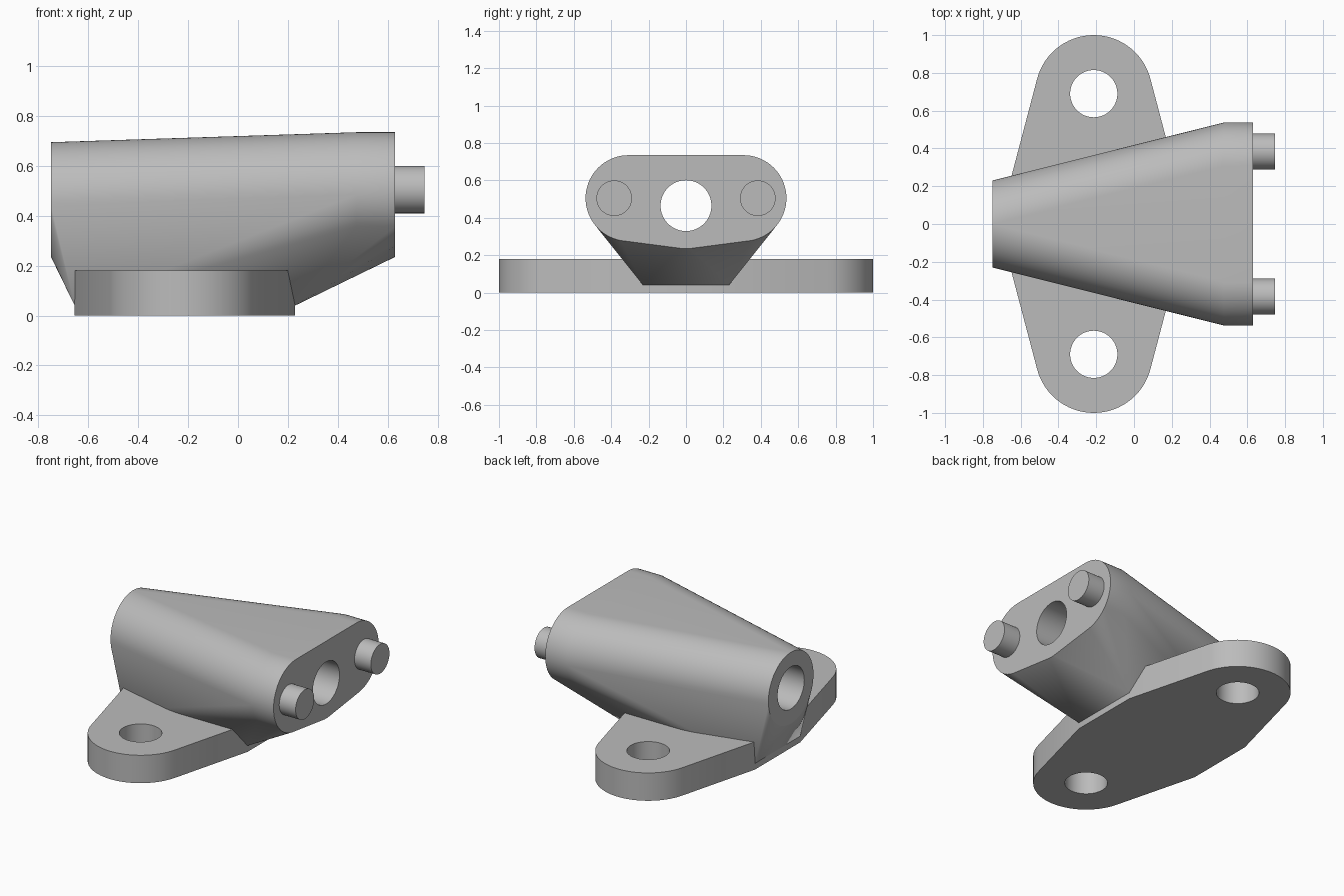
import bpy, bmesh, math
from mathutils import Vector

if "Cube" in bpy.data.objects:
    bpy.data.objects.remove(bpy.data.objects["Cube"], do_unlink=True)

grey = bpy.data.materials.new("plain_grey")
grey.use_nodes = True
colour = (0.5, 0.5, 0.5, 1)
grey.diffuse_color = colour
grey.node_tree.nodes["Principled BSDF"].inputs["Base Color"].default_value = colour

SEG = 72
BASE_X, BASE_HEIGHT = -0.213, 0.18
HALF_LENGTH, HALF_WIDTH = 0.442, 0.23
BORE_Z, PIN_Z = 0.465, 0.505
BACK, FACE = -0.75, 0.63


def circle(centre, radius, axis):
    """Points of a circle around the x or z axis."""
    points = []
    for i in range(SEG):
        a = math.tau * i / SEG
        u, v = radius * math.cos(a), radius * math.sin(a)
        offset = Vector((0, u, v)) if axis == "x" else Vector((u, v, 0))
        points.append(Vector(centre) + offset)
    return points


def rectangle(z):
    return [Vector((BASE_X + sx * HALF_LENGTH, sy * HALF_WIDTH, z))
            for sx in (-1, 1) for sy in (-1, 1)]


def hull(name, points):
    """Convex solid around the points, with flat areas merged."""
    bm = bmesh.new()
    for p in points:
        bm.verts.new(p)
    bmesh.ops.convex_hull(bm, input=bm.verts[:])
    loose = [v for v in bm.verts if not v.link_faces]
    bmesh.ops.delete(bm, geom=loose, context="VERTS")
    bmesh.ops.dissolve_limit(bm, angle_limit=math.radians(0.3),
                             verts=bm.verts[:], edges=bm.edges[:])
    bmesh.ops.recalc_face_normals(bm, faces=bm.faces[:])
    mesh = bpy.data.meshes.new(name)
    bm.to_mesh(mesh)
    bm.free()
    mesh.materials.append(grey)
    obj = bpy.data.objects.new(name, mesh)
    bpy.context.collection.objects.link(obj)
    return obj


def rod(name, start, end, radius, axis):
    return hull(name, circle(start, radius, axis) + circle(end, radius, axis))


def activate(obj):
    bpy.ops.object.select_all(action="DESELECT")
    obj.select_set(True)
    bpy.context.view_layer.objects.active = obj


def cut(obj, cutter):
    activate(obj)
    mod = obj.modifiers.new("hole", "BOOLEAN")
    mod.operation, mod.solver, mod.object = "DIFFERENCE", "EXACT", cutter
    bpy.ops.object.modifier_apply(modifier=mod.name)
    bpy.data.objects.remove(cutter, do_unlink=True)


def smooth(obj):
    activate(obj)
    bpy.ops.object.shade_smooth_by_angle(angle=math.radians(20))


# Mounting plate with rounded ears and two bolt holes
points = []
for z in (0, BASE_HEIGHT):
    points += rectangle(z)
    for side in (-1, 1):
        points += circle((BASE_X, side * 0.69, z), 0.31, "z")
base = hull("mounting_plate", points)
for side in (-1, 1):
    y = side * 0.69
    cut(base, rod("bolt_hole", (BASE_X, y, -0.1), (BASE_X, y, 0.3), 0.125, "z"))
smooth(base)

# Body blending a round back, a wide front face and the plate
points = rectangle(0.04)
for x in (BACK, FACE):
    points += circle((x, 0, BORE_Z), 0.23, "x")
for x in (0.475, FACE):
    for side in (-1, 1):
        points += circle((x, side * 0.307, PIN_Z), 0.23, "x")
body = hull("tapered_body", points)
cut(body, rod("bore", (BACK - 0.1, 0, BORE_Z), (FACE + 0.1, 0, BORE_Z), 0.136, "x"))
smooth(body)

# Locating pins on the front face
for side, label in ((1, "left"), (-1, "right")):
    y = side * 0.384
    smooth(rod(label + "_pin", (FACE - 0.03, y, PIN_Z), (0.747, y, PIN_Z), 0.095, "x"))
